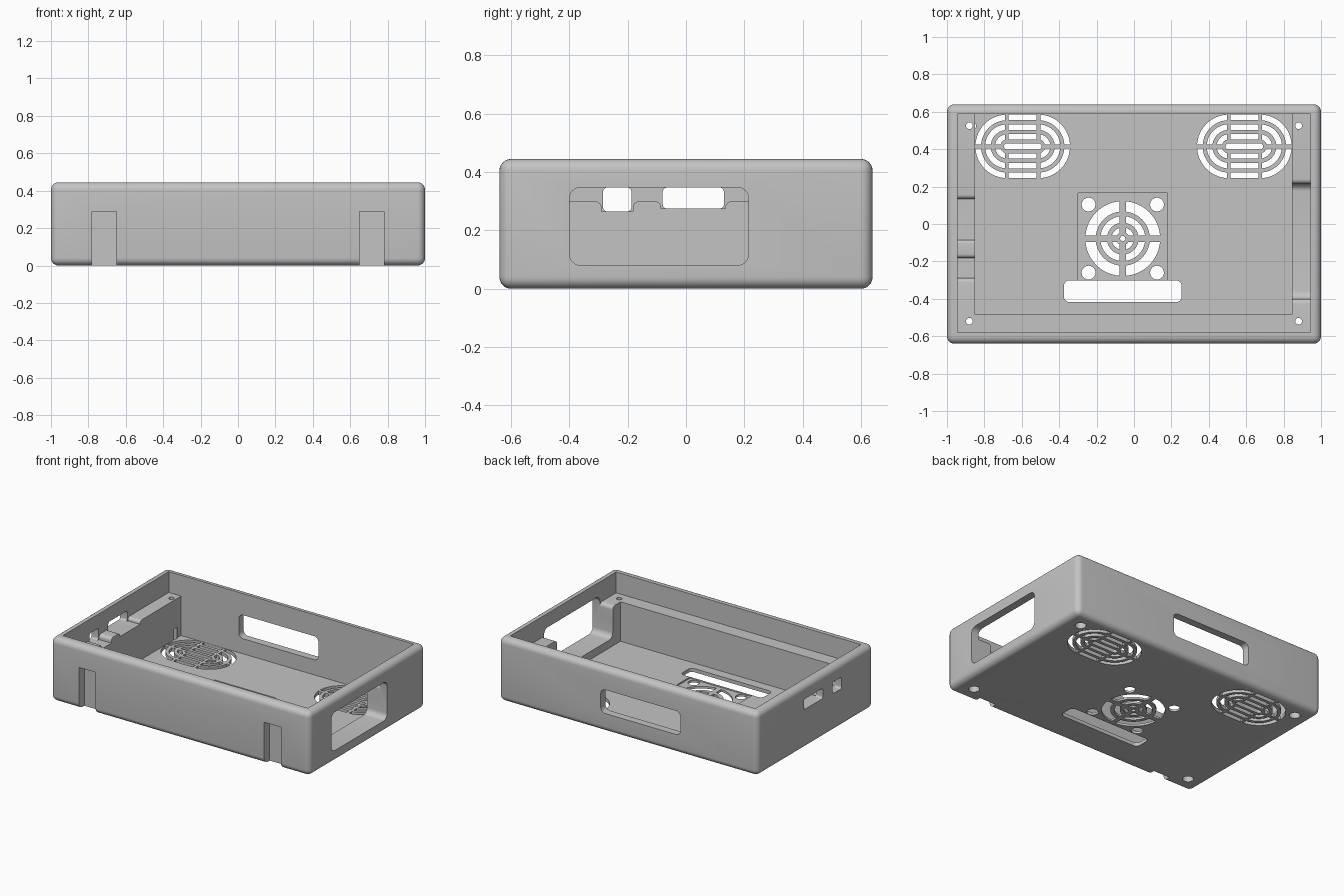
import bpy, bmesh
from math import sin, cos, asin, pi, radians
from mathutils import Vector

cube = bpy.data.objects.get("Cube")
if cube:
    bpy.data.objects.remove(cube, do_unlink=True)

# Single grey plastic
GREY = (0.55, 0.55, 0.55, 1)
grey = bpy.data.materials.new("grey plastic")
grey.use_nodes = True
grey.diffuse_color = GREY
grey.node_tree.nodes["Principled BSDF"].inputs["Base Color"].default_value = GREY

WALL_TOP, LEDGE, FLOOR, RECESS = 0.445, 0.30, 0.025, 0.015


def make_object(name, bm):
    bmesh.ops.recalc_face_normals(bm, faces=bm.faces)
    mesh = bpy.data.meshes.new(name)
    bm.to_mesh(mesh)
    bm.free()
    obj = bpy.data.objects.new(name, mesh)
    bpy.context.collection.objects.link(obj)
    obj.data.materials.append(grey)
    return obj


def rounded_rect(a0, a1, b0, b1, r, steps=6):
    points = []
    corners = [(a1 - r, b1 - r), (a0 + r, b1 - r), (a0 + r, b0 + r), (a1 - r, b0 + r)]
    for quarter, (a, b) in enumerate(corners):
        for i in range(steps + 1):
            t = (quarter + i / steps) * pi / 2
            points.append((a + r * cos(t), b + r * sin(t)))
    return points


def rect(a0, a1, b0, b1):
    return [(a0, b0), (a1, b0), (a1, b1), (a0, b1)]


def circle(a, b, r, steps=24):
    return [(a + r * cos(2 * pi * i / steps), b + r * sin(2 * pi * i / steps))
            for i in range(steps)]


def flared_channel(a0, a1, bottom, r, steps=6):
    """Channel whose sides round over into the top of the ledge."""
    turns = [i / steps * pi / 2 for i in range(steps + 1)]
    right = [(a1 + r - r * cos(t), LEDGE - r + r * sin(t)) for t in turns]
    left = [(a0 - r + r * cos(t), LEDGE - r + r * sin(t)) for t in reversed(turns)]
    return ([(a0, bottom), (a1, bottom)] + right
            + [(a1 + r, LEDGE + 0.01), (a0 - r, LEDGE + 0.01)] + left)


def quarter_ring(a, b, r0, r1, quarter, gap, steps=12):
    """Quarter of a ring, kept a constant gap away from both axes."""
    points = []
    for r in (r1, r0):
        inset = asin(gap / r)
        arc = [quarter * pi / 2 + inset + (pi / 2 - 2 * inset) * i / steps
               for i in range(steps + 1)]
        if r == r0:
            arc.reverse()
        points += [(a + r * cos(t), b + r * sin(t)) for t in arc]
    return points


def cut(body, outlines, axis, lo, hi):
    """Cut prisms with the given outlines, extruded along one axis."""
    place = {"x": lambda a, b, d: (d, a, b),
             "y": lambda a, b, d: (a, d, b),
             "z": lambda a, b, d: (a, b, d)}[axis]
    bm = bmesh.new()
    for outline in outlines:
        face = bm.faces.new([bm.verts.new(place(a, b, lo)) for a, b in outline])
        side = bmesh.ops.extrude_face_region(bm, geom=[face])
        verts = [v for v in side["geom"] if isinstance(v, bmesh.types.BMVert)]
        bmesh.ops.translate(bm, verts=verts, vec=Vector(place(0, 0, hi - lo)))
    cutter = make_object("cutter", bm)
    cutter.hide_render = True
    mod = body.modifiers.new("cut", "BOOLEAN")
    mod.operation, mod.solver, mod.object = "DIFFERENCE", "EXACT", cutter
    bpy.context.view_layer.objects.active = body
    bpy.ops.object.modifier_apply(modifier=mod.name)
    bpy.data.objects.remove(cutter, do_unlink=True)


# Rounded outer block
bm = bmesh.new()
bmesh.ops.create_cube(bm, size=1)
bmesh.ops.scale(bm, verts=bm.verts, vec=(2, 1.28, WALL_TOP))
bmesh.ops.translate(bm, verts=bm.verts, vec=(0, 0, WALL_TOP / 2))
bmesh.ops.bevel(bm, geom=bm.edges[:], offset=0.04, segments=6, profile=0.5, affect="EDGES")
case = make_object("case_tray", bm)

# Upper cavity above the ledge, deeper cavity, and shallow fan recess
cut(case, [rect(-0.945, 0.945, -0.58, 0.587)], "z", LEDGE, 1)
cut(case, [rect(-0.85, 0.845, -0.485, 0.587)], "z", FLOOR, 1)
cut(case, [rect(-0.30, 0.18, -0.30, 0.165)], "z", RECESS, 0.2)

# Side window through the right wall and ledge, and back window
cut(case, [rounded_rect(-0.40, 0.215, 0.08, 0.348, 0.04)], "x", 0.8, 1.1)
cut(case, [flared_channel(-0.40, 0.215, 0.2, 0.025)], "x", 0.8, 0.945)
cut(case, [rounded_rect(-0.405, 0.21, 0.13, 0.295, 0.035)], "y", 0.5, 0.7)

# Connector ports in the left wall, with flared channels across the ledge
ports = [(-0.285, -0.187, 0.265), (-0.08, 0.13, 0.275)]
cut(case, [rounded_rect(a, b, z, 0.347, 0.015) for a, b, z in ports], "x", -1.1, -0.8)
cut(case, [flared_channel(a - 0.005, b + 0.005, z, 0.022) for a, b, z in ports],
    "x", -0.945, -0.8)

# Front clip notches
cut(case, [rect(s * 0.715 - 0.065, s * 0.715 + 0.065, -0.1, 0.29) for s in (-1, 1)],
    "y", -0.7, -0.58)

# Corner screw holes with counterbores underneath
screws = [(x, y) for x in (-0.88, 0.88) for y in (-0.52, 0.525)]
cut(case, [circle(x, y, 0.018) for x, y in screws], "z", -0.1, 0.4)
cut(case, [circle(x, y, 0.035) for x, y in screws], "z", -0.1, 0.1)

# Cable slot, fan screw holes and fan grille
fan_x, fan_y = -0.06, -0.078
openings = [rounded_rect(-0.375, 0.255, -0.418, -0.301, 0.03),
            circle(fan_x, fan_y, 0.014)]
openings += [circle(fan_x + sx * 0.183, fan_y + sy * 0.182, 0.037)
             for sx in (-1, 1) for sy in (-1, 1)]
for r0, r1 in [(0.035, 0.06), (0.085, 0.12), (0.145, 0.2)]:
    openings += [quarter_ring(fan_x, fan_y, r0, r1, q, 0.017) for q in range(4)]
cut(case, openings, "z", -0.1, 0.2)

# Oval vents: straight slots in the middle, quarter rings at each end
openings = []
for vent_x in (-0.595, 0.59):
    vent_y, half = 0.415, 0.083
    openings.append(rounded_rect(vent_x - 0.1, vent_x + 0.1,
                                 vent_y - 0.016, vent_y + 0.016, 0.015))
    for r0, r1 in [(0.037, 0.065), (0.088, 0.118), (0.14, 0.17)]:
        for q in range(4):
            end_x = vent_x + (half if q in (0, 3) else -half)
            openings.append(quarter_ring(end_x, vent_y, r0, r1, q, 0.011))
        for lo, hi in ((r0, r1), (-r1, -r0)):
            openings.append(rect(vent_x - 0.075, vent_x + 0.075, vent_y + lo, vent_y + hi))
cut(case, openings, "z", -0.1, 0.2)

# Smooth the rounded edges only
bpy.ops.object.select_all(action="DESELECT")
case.select_set(True)
bpy.context.view_layer.objects.active = case
bpy.ops.object.shade_smooth_by_angle(angle=radians(30))
